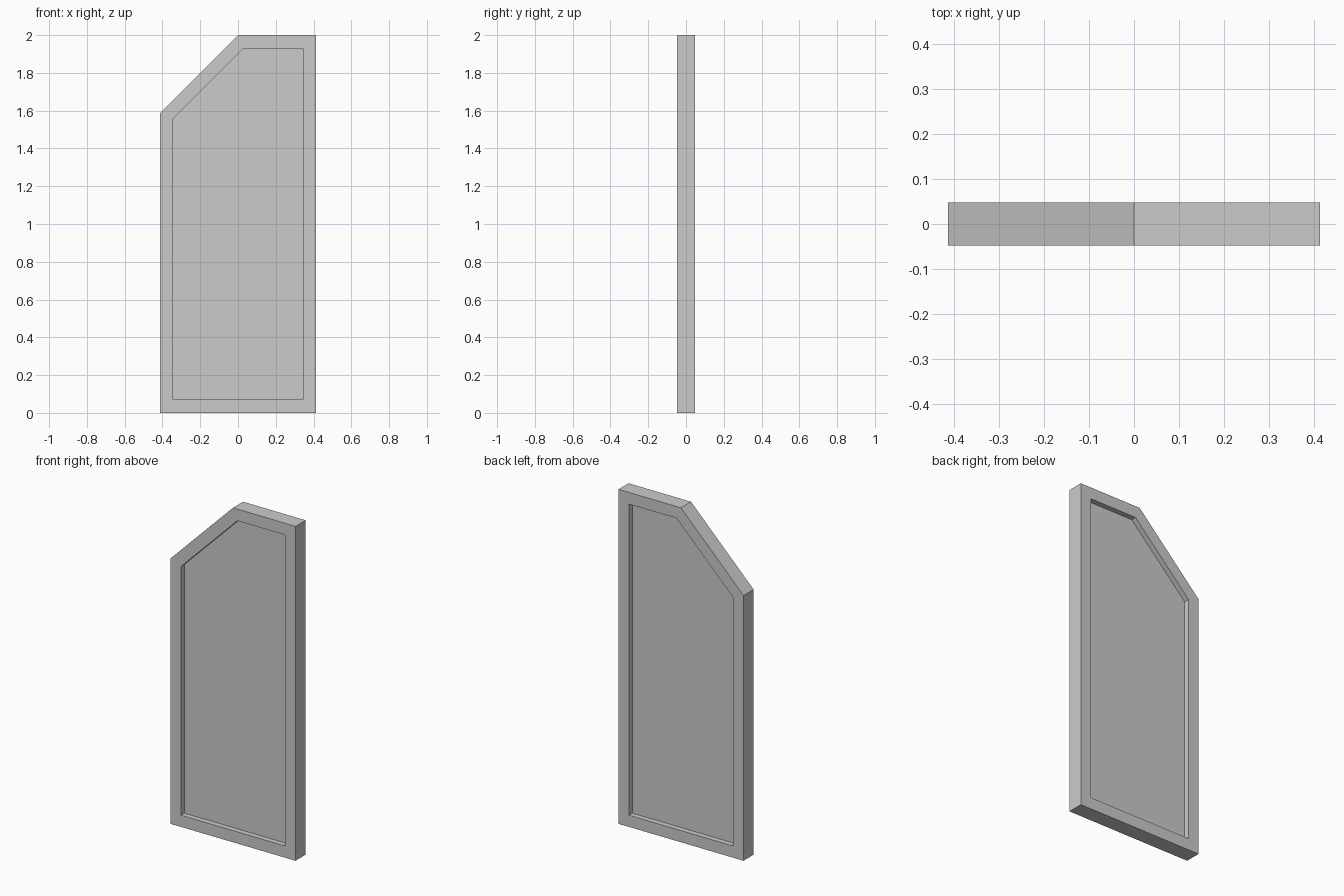
import bpy
import bmesh

if "Cube" in bpy.data.objects:
    bpy.data.objects.remove(bpy.data.objects["Cube"])

HALF_W, HEIGHT = 0.414, 2.0
FRAME_HALF_T, PANEL_HALF_T = 0.0477, 0.0155
BORDER = 0.07


def outline(inset):
    """Window outline with a 45 degree clipped top-left corner, inset evenly."""
    w = HALF_W - inset
    top = HEIGHT - inset
    diag = HEIGHT - inset * 2 ** 0.5      # clipped edge: z = x + diag
    return [(-w, inset), (w, inset), (w, top), (top - diag, top), (-w, diag - w)]


def new_object(name, bm):
    bmesh.ops.recalc_face_normals(bm, faces=bm.faces)
    mesh = bpy.data.meshes.new(name)
    bm.to_mesh(mesh)
    bm.free()
    obj = bpy.data.objects.new(name, mesh)
    bpy.context.collection.objects.link(obj)
    return obj


def loop(bm, inset, y):
    return [bm.verts.new((x, y, z)) for x, z in outline(inset)]


# Frame: rectangular section swept around the outline
bm = bmesh.new()
rings = [loop(bm, i, y) for i, y in ((0, -FRAME_HALF_T), (0, FRAME_HALF_T),
                                     (BORDER, FRAME_HALF_T), (BORDER, -FRAME_HALF_T))]
for k in range(4):
    a, b = rings[k], rings[(k + 1) % 4]
    for i in range(5):
        j = (i + 1) % 5
        bm.faces.new((a[i], a[j], b[j], b[i]))
new_object("window_frame", bm)

# Panel: thin slab filling the opening, recessed on both sides
bm = bmesh.new()
front, back = loop(bm, BORDER, -PANEL_HALF_T), loop(bm, BORDER, PANEL_HALF_T)
bm.faces.new(front)
bm.faces.new(back[::-1])
for i in range(5):
    j = (i + 1) % 5
    bm.faces.new((front[j], front[i], back[i], back[j]))
new_object("window_panel", bm)
